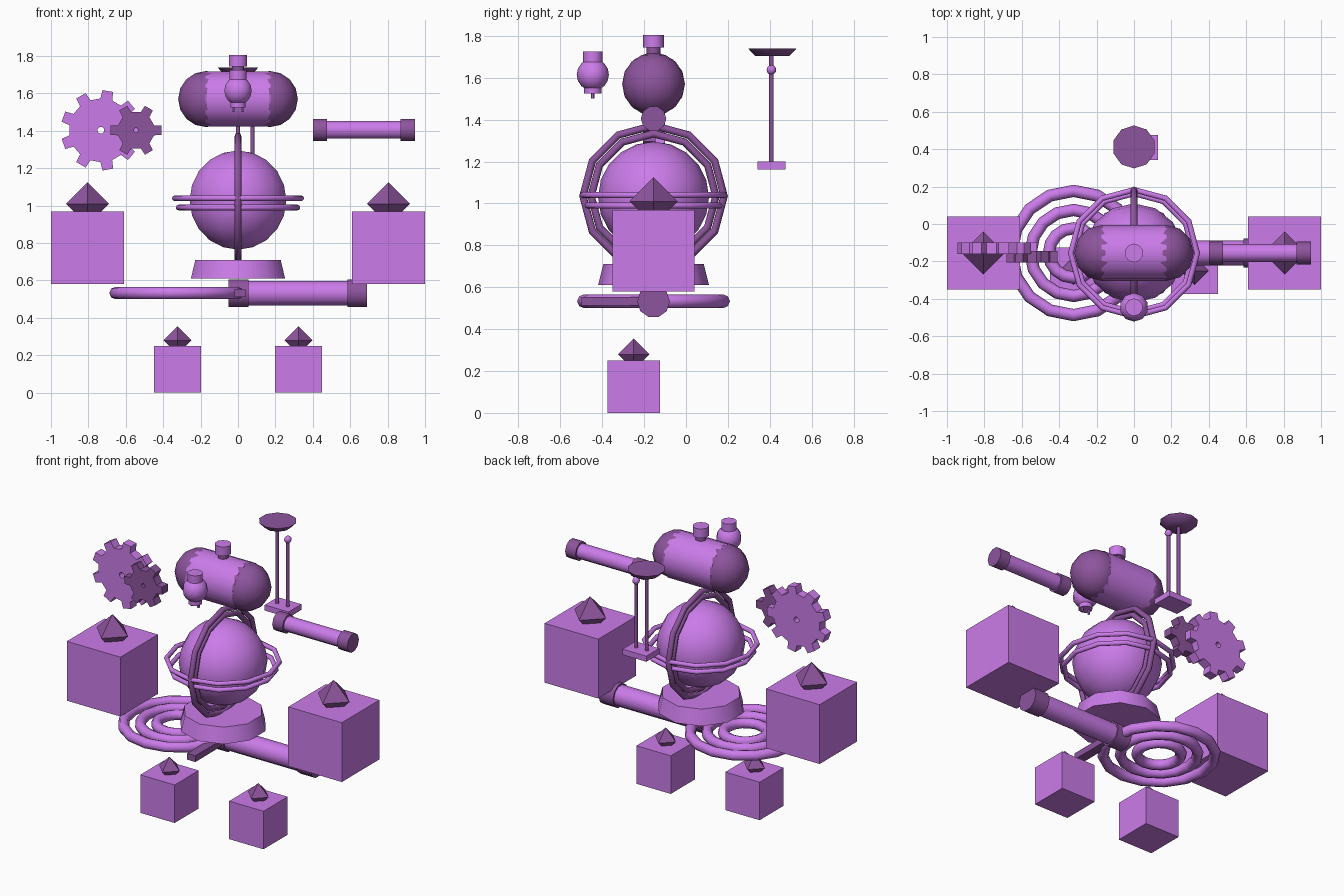
import bpy, bmesh, math
from mathutils import Matrix, Vector

if "Cube" in bpy.data.objects:
    bpy.data.objects.remove(bpy.data.objects["Cube"])


def material(name, rgb):
    m = bpy.data.materials.new(name)
    m.diffuse_color = (*rgb, 1)
    m.use_nodes = True
    m.node_tree.nodes["Principled BSDF"].inputs["Base Color"].default_value = m.diffuse_color
    return m


LIGHT = material("light_purple", (0.60, 0.20, 0.82))
DARK = material("dark_purple", (0.27, 0.09, 0.34))
ROT = {"x": Matrix.Rotation(math.pi / 2, 4, "Y"),
       "y": Matrix.Rotation(math.pi / 2, 4, "X"),
       "z": Matrix.Identity(4)}
Y = -0.155  # depth of the main parts


def finish(name, bm, mat, smooth=True):
    bmesh.ops.recalc_face_normals(bm, faces=bm.faces)
    me = bpy.data.meshes.new(name)
    bm.to_mesh(me)
    bm.free()
    me.materials.append(mat)
    ob = bpy.data.objects.new(name, me)
    bpy.context.collection.objects.link(ob)
    if smooth:
        bpy.ops.object.select_all(action="DESELECT")
        ob.select_set(True)
        bpy.context.view_layer.objects.active = ob
        bpy.ops.object.shade_smooth_by_angle(angle=math.radians(50))
    return ob


def box(name, lo, hi, mat=LIGHT):
    lo, hi = Vector(lo), Vector(hi)
    bm = bmesh.new()
    bmesh.ops.create_cube(bm, size=1, matrix=Matrix.Translation((lo + hi) / 2)
                          @ Matrix.Diagonal((*(hi - lo), 1)))
    finish(name, bm, mat, False)


def ball(name, c, r, seg=12, rings=8, mat=LIGHT):
    bm = bmesh.new()
    bmesh.ops.create_uvsphere(bm, u_segments=seg, v_segments=rings, radius=r,
                              matrix=Matrix.Translation(c))
    finish(name, bm, mat)


def tube(name, c, axis, length, r1, r2=None, seg=10, mat=LIGHT):
    bm = bmesh.new()
    bmesh.ops.create_cone(bm, cap_ends=True, segments=seg, radius1=r1,
                          radius2=r1 if r2 is None else r2, depth=length,
                          matrix=Matrix.Translation(c) @ ROT[axis])
    finish(name, bm, mat)


def ring(name, c, axis, R, r, seg=12, sides=8, mat=LIGHT):
    bm = bmesh.new()
    grid = []
    for i in range(seg):
        a = 2 * math.pi * i / seg
        row = []
        for j in range(sides):
            b = 2 * math.pi * j / sides
            d = R + r * math.cos(b)
            row.append(bm.verts.new((d * math.cos(a), d * math.sin(a), r * math.sin(b))))
        grid.append(row)
    for i in range(seg):
        n = (i + 1) % seg
        for j in range(sides):
            k = (j + 1) % sides
            bm.faces.new((grid[i][j], grid[n][j], grid[n][k], grid[i][k]))
    bm.transform(Matrix.Translation(c) @ ROT[axis])
    finish(name, bm, mat)


def gear(name, c, teeth, root, tip, half, hole, depth, mat):
    # one sector per tooth: tooth flanks plus a valley, bridged to a centre hole
    pts = []
    wr, wt = math.asin(half / root), math.asin(half * 0.9 / tip)
    for i in range(teeth):
        a = 2 * math.pi * i / teeth
        for r, o in ((root, -wr), (tip, -wt), (tip, wt), (root, wr)):
            pts.append((r, a + o))
    bm = bmesh.new()

    def loop(y, inner):
        return [bm.verts.new((c[0] + (hole if inner else r) * math.cos(a), y,
                              c[2] + (hole if inner else r) * math.sin(a))) for r, a in pts]
    y0, y1 = c[1] - depth / 2, c[1] + depth / 2
    loops = [loop(y0, False), loop(y1, False), loop(y1, True), loop(y0, True)]
    n = len(pts)
    for p, q in zip(loops, loops[1:] + loops[:1]):
        for i in range(n):
            k = (i + 1) % n
            bm.faces.new((p[i], p[k], q[k], q[i]))
    finish(name, bm, mat, False)


def capped_tube(name, x0, x1, z, r, cap_r, cap_len):
    tube(name, ((x0 + x1) / 2, Y, z), "x", x1 - x0 - 0.02, r)
    for side, x in (("left", x0 + cap_len / 2), ("right", x1 - cap_len / 2)):
        tube(f"{name}_{side}_cap", (x, Y, z), "x", cap_len, cap_r, mat=DARK)


# Cubes topped with gems, two sizes, mirrored
for side, s in (("left", -1), ("right", 1)):
    for size, x, y, z, h, gz, gr in (("large", 0.805, Y, 0.775, 0.195, 1.01, 0.115),
                                     ("small", 0.323, -0.25, 0.125, 0.125, 0.28, 0.075)):
        box(f"{size}_cube_{side}", (s * x - h, y - h, z - h), (s * x + h, y + h, z + h))
        ball(f"{size}_gem_{side}", (s * x, y, gz), gr, 4, 2, DARK)

# Globe with its foot and surrounding hoops
ball("globe", (0, Y, 1.03), 0.265, 14, 10)
tube("globe_foot", (0, Y, 0.66), "z", 0.1, 0.265, 0.24)
for i, (R, z) in enumerate(((0.338, 1.04), (0.318, 0.99))):
    ring(f"horizontal_hoop_{i + 1}", (0, Y, z), "z", R, 0.015)
for i, R in enumerate((0.337, 0.298)):
    ring(f"vertical_hoop_{i + 1}", (0, Y, 1.035), "x", R, 0.018, mat=DARK)

# Concentric coil with bar, and the two capped tubes
for i, R in enumerate((0.332, 0.23, 0.132)):
    ring(f"coil_ring_{i + 1}", (-0.323, Y, 0.533), "z", R, 0.033, 16)
box("coil_bar", (-0.02, -0.5, 0.512), (0.04, -0.1, 0.553), DARK)
capped_tube("lower_tube", -0.05, 0.69, 0.532, 0.068, 0.078, 0.105)
capped_tube("upper_tube", 0.40, 0.945, 1.405, 0.049, 0.061, 0.075)

# Tank: barrel, rounded ends, neck and lid
tube("tank_barrel", (0, Y, 1.57), "x", 0.35, 0.15, seg=14)
for side, s in (("left", -1), ("right", 1)):
    ball(f"tank_end_{side}", (s * 0.17, Y, 1.57), 0.15, 12, 8, DARK)
tube("tank_neck", (0, Y, 1.73), "z", 0.05, 0.033, mat=DARK)
tube("tank_lid", (0, Y, 1.775), "z", 0.06, 0.05)

# Gears
gear("large_gear", (-0.733, -0.13, 1.403), 9, 0.17, 0.215, 0.032, 0.018, 0.06, LIGHT)
gear("small_gear", (-0.545, -0.175, 1.403), 6, 0.1, 0.139, 0.027, 0.012, 0.06, DARK)

# Bulb hanging in front
BY = -0.445
ball("bulb", (0, BY, 1.615), 0.077, 10, 8)
tube("bulb_cap", (0, BY, 1.695), "z", 0.06, 0.047)
tube("bulb_base", (0, BY, 1.54), "z", 0.03, 0.042)
for i, x in enumerate((-0.025, 0.025)):
    tube(f"bulb_prong_{i + 1}", (x, BY, 1.52), "z", 0.036, 0.008, seg=6)

# Stand at the back: plate, two rods, knob and dish
box("stand_plate", (-0.045, 0.342, 1.163), (0.128, 0.476, 1.2))
tube("dish_rod", (0, 0.408, 1.46), "z", 0.54, 0.011, seg=8, mat=DARK)
tube("knob_rod", (0.077, 0.408, 1.41), "z", 0.45, 0.011, seg=8, mat=DARK)
ball("knob", (0.077, 0.408, 1.638), 0.023, 8, 6)
tube("dish", (0, 0.412, 1.722), "z", 0.035, 0.082, 0.115, mat=DARK)
